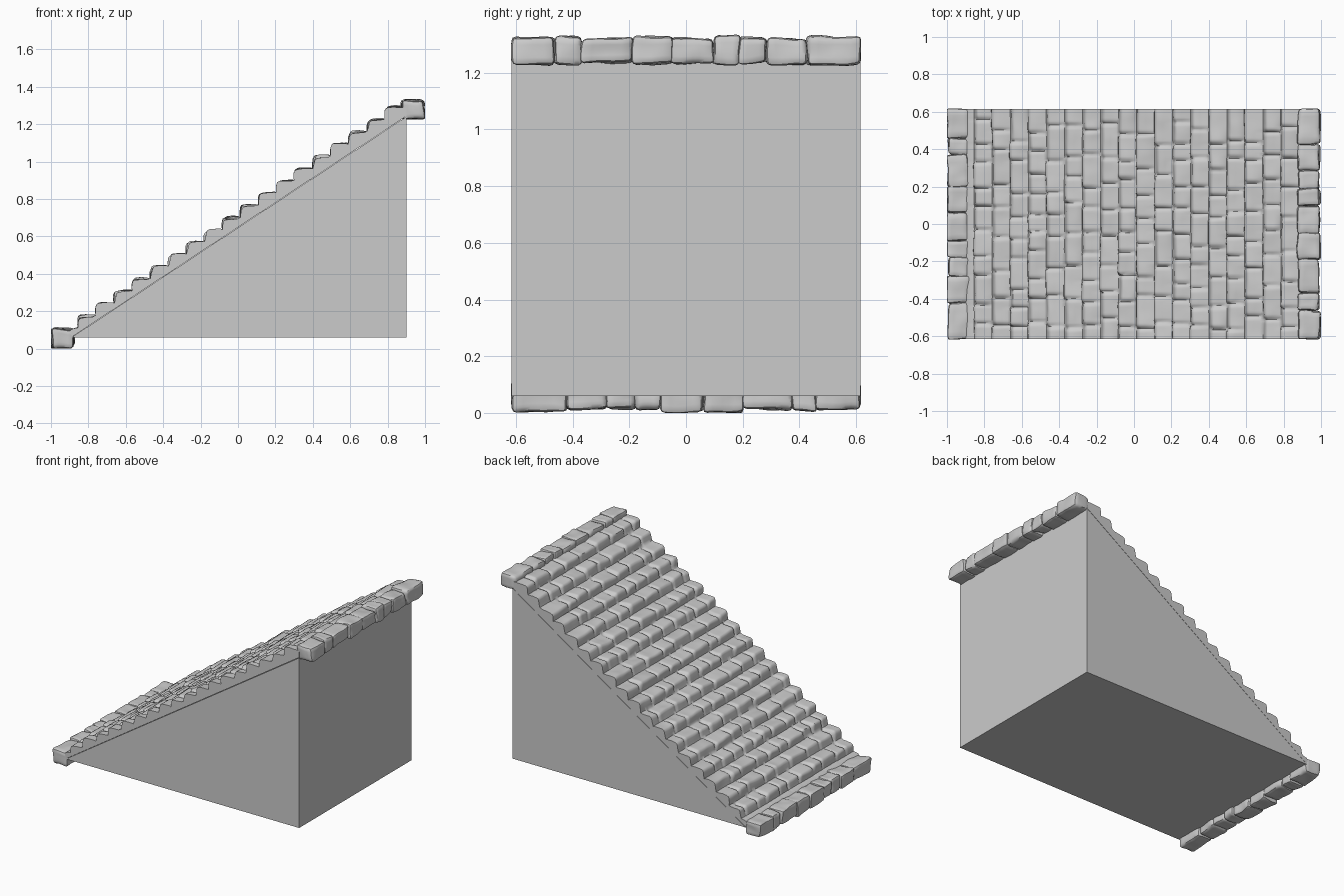
import bpy, bmesh, math, random
from mathutils import Vector, noise

if "Cube" in bpy.data.objects:
    bpy.data.objects.remove(bpy.data.objects["Cube"])

random.seed(7)
HW = 0.615                      # half width along y
ROWS, DX, DZ = 18, 0.0965, 0.0655


def finish(name, bm, angle=None):
    bmesh.ops.recalc_face_normals(bm, faces=bm.faces[:])
    me = bpy.data.meshes.new(name)
    bm.to_mesh(me)
    bm.free()
    ob = bpy.data.objects.new(name, me)
    bpy.context.collection.objects.link(ob)
    if angle:
        bpy.ops.object.select_all(action='DESELECT')
        ob.select_set(True)
        bpy.context.view_layer.objects.active = ob
        bpy.ops.object.shade_smooth_by_angle(angle=math.radians(angle))
    return ob


# Wedge body under the roof
bm = bmesh.new()
tri = [(-0.89, 0.06), (0.9, 0.06), (0.9, 1.24)]
a = [bm.verts.new((x, -HW, z)) for x, z in tri]
b = [bm.verts.new((x, HW, z)) for x, z in tri]
bm.faces.new(a)
bm.faces.new(b)
for i in range(3):
    j = (i + 1) % 3
    bm.faces.new((a[i], a[j], b[j], b[i]))
finish("wedge_body", bm)


# Stepped tile courses: one continuous surface, each course split into uneven tiles
def make_course():
    cuts, y = [-HW], -HW + random.uniform(0.05, 0.15)
    while y < HW - 0.05:
        cuts.append(y)
        y += random.uniform(0.09, 0.19)
    cuts.append(HW)
    return [(c0, c1, random.uniform(-0.010, 0.006), random.uniform(-0.008, 0.008),
             random.uniform(-0.05, 0.05)) for c0, c1 in zip(cuts, cuts[1:])]


def tile_offset(course, y):
    for c0, c1, up, out, tilt in course:
        if y <= c1 + 1e-6:
            d = min(y - c0 if c0 > -HW else 1, c1 - y if c1 < HW else 1)
            groove = max(0.0, 1 - d / 0.02) ** 2
            return out + 0.008 * groove, up + tilt * (y - (c0 + c1) / 2) - 0.012 * groove
    return 0, 0


# step section: riser foot, riser, rounded nose, tread, back of tread
STEP = [(-0.004, -0.061, 0.2), (-0.002, -0.042, 0.7), (0.001, -0.018, 1),
        (0.006, -0.005, 1), (0.016, 0.0, 1), (0.045, 0.003, 1), (0.078, 0.004, 0.8)]
courses = [make_course() for _ in range(ROWS)]


def section(y):
    pts = [(-0.888, 0.063), (-0.90, 0.095), (-0.89, 0.105)]
    for i, course in enumerate(courses):
        ox, oz = tile_offset(course, y)
        for px, pz, w in STEP:
            x, z = -0.852 + i * DX + px, 0.175 + i * DZ + pz
            n = noise.noise(Vector((x * 14, y * 11, z * 14)))
            pts.append((x + ox * w + 0.005 * n * w, z + oz * w + 0.006 * n * w))
    return pts + [(0.9, 1.29), (0.9, 1.243)]


bm = bmesh.new()
N = 130
rings = []
for k in range(N + 1):
    y = -HW + 2 * HW * k / N
    rings.append([bm.verts.new((x, y, z)) for x, z in section(y)])
for r0, r1 in zip(rings, rings[1:]):
    for i in range(len(r0)):
        j = (i + 1) % len(r0)
        bm.faces.new((r0[i], r0[j], r1[j], r1[i]))
bm.faces.new(rings[0])
bm.faces.new(rings[-1])
finish("roof_tiles", bm, 50)


# Rough-hewn edge stones: bevelled blocks, chipped and roughened
def stone(bm_all, x0, x1, y0, y1, z0, z1):
    bm = bmesh.new()
    bmesh.ops.create_cube(bm, size=1)
    size = Vector((x1 - x0, y1 - y0, z1 - z0))
    mid = Vector((x0 + x1, y0 + y1, z0 + z1)) / 2
    for v in bm.verts:
        v.co = Vector(v.co[i] * size[i] for i in range(3)) + mid
        v.co += Vector((random.uniform(-.005, .005), random.uniform(-.004, .004),
                        random.uniform(-.005, .005)))
    bmesh.ops.bevel(bm, geom=bm.edges[:], offset=0.016, segments=2,
                    profile=0.5, affect='EDGES')
    bmesh.ops.subdivide_edges(bm, edges=[e for e in bm.edges if e.calc_length() > 0.03],
                              cuts=5, use_grid_fill=True)
    seed = Vector((random.random() * 50, 0, 0))
    for v in bm.verts:
        v.co += 0.008 * noise.noise_vector(v.co * 13 + seed)
        v.co.y = max(-HW - 0.003, min(HW + 0.003, v.co.y))
        v.co.x = max(-1.0, min(1.0, v.co.x))
        v.co.z = max(0.0, v.co.z)
    me = bpy.data.meshes.new("tmp")
    bm.to_mesh(me)
    bm.free()
    bm_all.from_mesh(me)
    bpy.data.meshes.remove(me)


def stone_row(name, cuts, x0, x1, z0, z1):
    bm = bmesh.new()
    for y0, y1 in zip(cuts, cuts[1:]):
        s = lambda: random.uniform(-0.005, 0.005)
        stone(bm, x0 + s(), x1 + s(), y0 - 0.002, y1 + 0.002, z0 + s(), z1 + s())
    finish(name, bm, 40)


stone_row("ridge_stones", [-.615, -.465, -.37, -.19, -.05, .095, .19, .285, .425, .615],
          0.876, 0.993, 1.231, 1.328)
stone_row("eave_stones", [-.615, -.42, -.28, -.18, -.09, .06, .2, .37, .46, .615],
          -0.997, -0.88, 0.007, 0.106)
